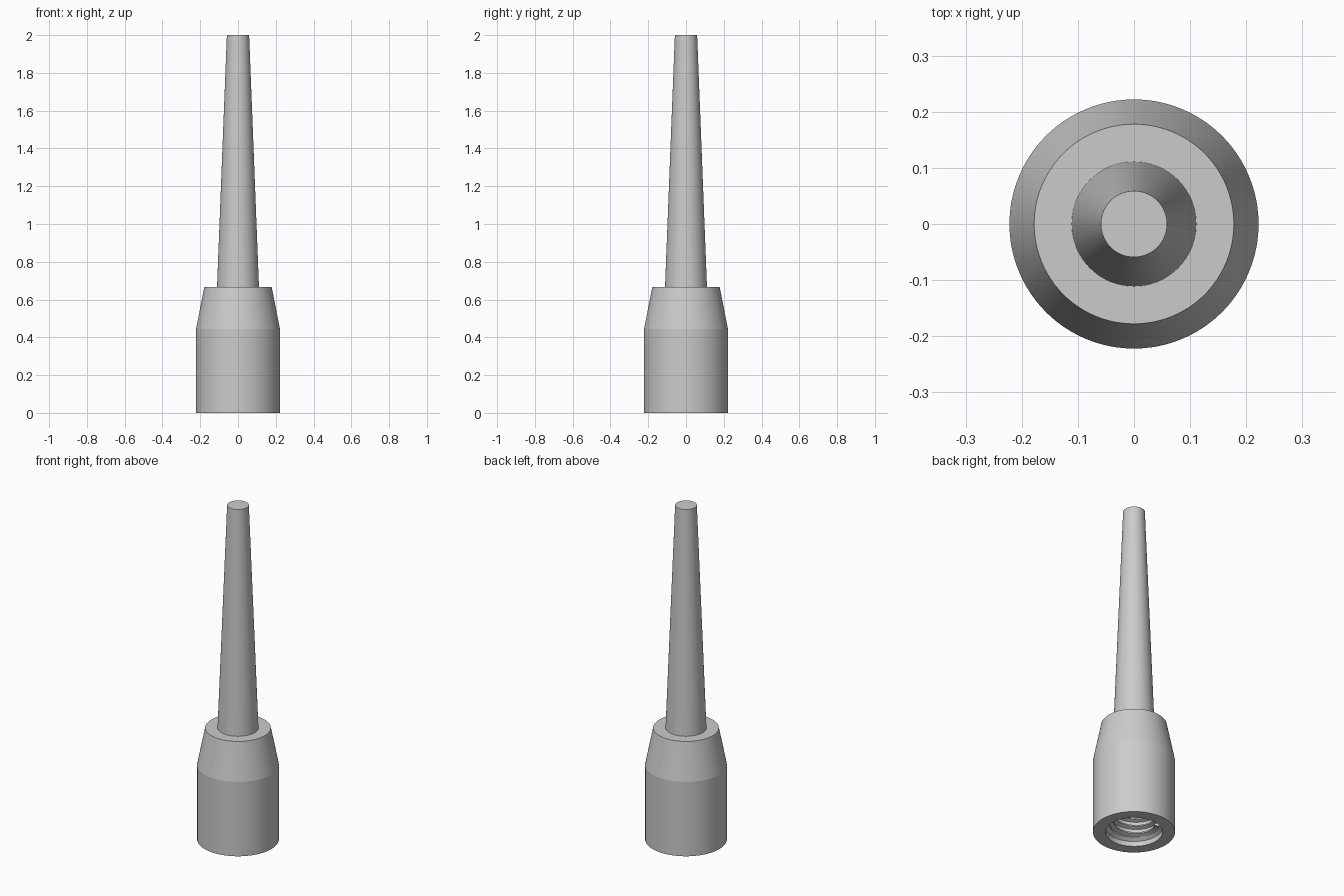
import bpy, bmesh, math

if "Cube" in bpy.data.objects:
    bpy.data.objects.remove(bpy.data.objects["Cube"])

SEGS = 96


def finish(name, bm):
    bmesh.ops.recalc_face_normals(bm, faces=bm.faces[:])
    mesh = bpy.data.meshes.new(name)
    bm.to_mesh(mesh)
    bm.free()
    obj = bpy.data.objects.new(name, mesh)
    bpy.context.collection.objects.link(obj)
    bpy.ops.object.select_all(action='DESELECT')
    obj.select_set(True)
    bpy.context.view_layer.objects.active = obj
    bpy.ops.object.shade_smooth_by_angle(angle=math.radians(8))
    return obj


def lathe(name, profile):
    """Revolve an (r, z) profile about z, capping both ends."""
    bm = bmesh.new()
    rings = [[bm.verts.new((r * math.cos(2 * math.pi * i / SEGS),
                            r * math.sin(2 * math.pi * i / SEGS), z))
              for i in range(SEGS)] for r, z in profile]
    for a, b in zip(rings, rings[1:]):
        for i in range(SEGS):
            j = (i + 1) % SEGS
            bm.faces.new((a[i], a[j], b[j], b[i]))
    bm.faces.new(rings[0])
    bm.faces.new(rings[-1])
    return finish(name, bm)


def helix(name, section, pitch, turns, start):
    """Sweep an (r, z) section along a helix about z."""
    bm = bmesh.new()
    steps = int(turns * 64)
    rings = []
    for s in range(steps + 1):
        t = s / 64
        a = start + 2 * math.pi * t
        rings.append([bm.verts.new((r * math.cos(a), r * math.sin(a), z + pitch * t))
                      for r, z in section])
    n = len(section)
    for a, b in zip(rings, rings[1:]):
        for k in range(n):
            m = (k + 1) % n
            bm.faces.new((a[k], a[m], b[m], b[k]))
    bm.faces.new(rings[0])
    bm.faces.new(rings[-1])
    return finish(name, bm)


# Whole revolved body: bore end, bore, lead-in, hub, shoulder and tapered rod
lathe("tapered_body", [
    (0.133, 0.36), (0.133, 0.045), (0.155, 0.03), (0.155, 0.0),
    (0.222, 0.0), (0.222, 0.445), (0.178, 0.667),
    (0.111, 0.667), (0.059, 2.0)])

# Internal screw thread inside the hub
helix("inner_thread",
      [(0.137, 0.035), (0.111, 0.044), (0.111, 0.052), (0.137, 0.061)],
      pitch=0.045, turns=6.25, start=math.radians(140))
